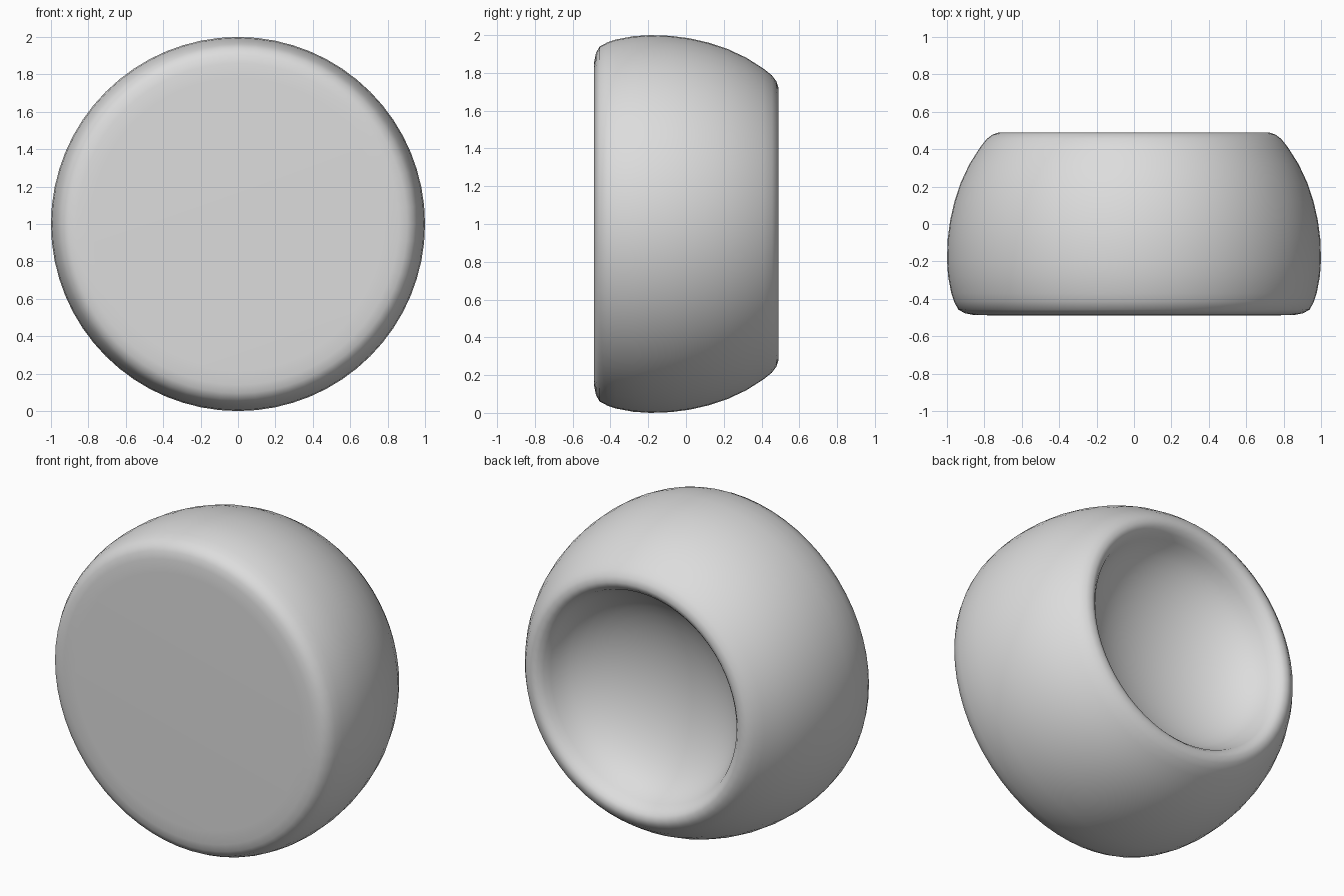
import bpy
import bmesh
import math
from mathutils import Matrix, Vector

cube = bpy.data.objects.get("Cube")
if cube:
    bpy.data.objects.remove(cube, do_unlink=True)

SEGMENTS = 64

# Plain grey finish
grey = bpy.data.materials.new("light grey")
grey.use_nodes = True
colour = (0.72, 0.72, 0.72, 1)
grey.diffuse_color = colour
grey.node_tree.nodes["Principled BSDF"].inputs["Base Color"].default_value = colour

# Half section as (radius, depth): flat front, rounded edge, bulging side, back rim
section = [
    (0, -0.488), (0.78, -0.488), (0.86, -0.486), (0.905, -0.477), (0.94, -0.457),
    (0.962, -0.415), (0.977, -0.37), (0.994, -0.28), (1, -0.19), (0.996, -0.08),
    (0.983, 0.02), (0.96, 0.12), (0.927, 0.22), (0.88, 0.32), (0.823, 0.41),
    (0.787, 0.455), (0.755, 0.479), (0.72, 0.49), (0.69, 0.478), (0.665, 0.452),
]
# Shallow bowl in the back, with walls that slope inwards from the lip
BOWL_RADIUS, BOWL_DEPTH, BOWL_TOP = 0.66, 0.38, 0.49
START, STEPS = 12, 10
for i in range(STEPS):
    a = math.radians(START + (90 - START) * i / STEPS)
    section.append((BOWL_RADIUS * math.cos(a), BOWL_TOP - BOWL_DEPTH * math.sin(a)))
section.append((0, BOWL_TOP - BOWL_DEPTH))

# Turn the section about the front-to-back axis
bm = bmesh.new()
verts = [bm.verts.new((r, y, 0)) for r, y in section]
edges = [bm.edges.new(pair) for pair in zip(verts, verts[1:])]
bmesh.ops.spin(bm, geom=verts + edges, cent=Vector((0, 0, 0)), axis=Vector((0, 1, 0)),
               angle=math.tau, steps=SEGMENTS, use_duplicate=False)
bmesh.ops.remove_doubles(bm, verts=bm.verts, dist=0.0005)
bmesh.ops.transform(bm, matrix=Matrix.Translation((0, 0, 1)), verts=bm.verts)
bmesh.ops.recalc_face_normals(bm, faces=bm.faces)
for face in bm.faces:
    face.smooth = True

mesh = bpy.data.meshes.new("hollow_knob")
bm.to_mesh(mesh)
bm.free()
mesh.materials.append(grey)
knob = bpy.data.objects.new("hollow_knob", mesh)
bpy.context.collection.objects.link(knob)
